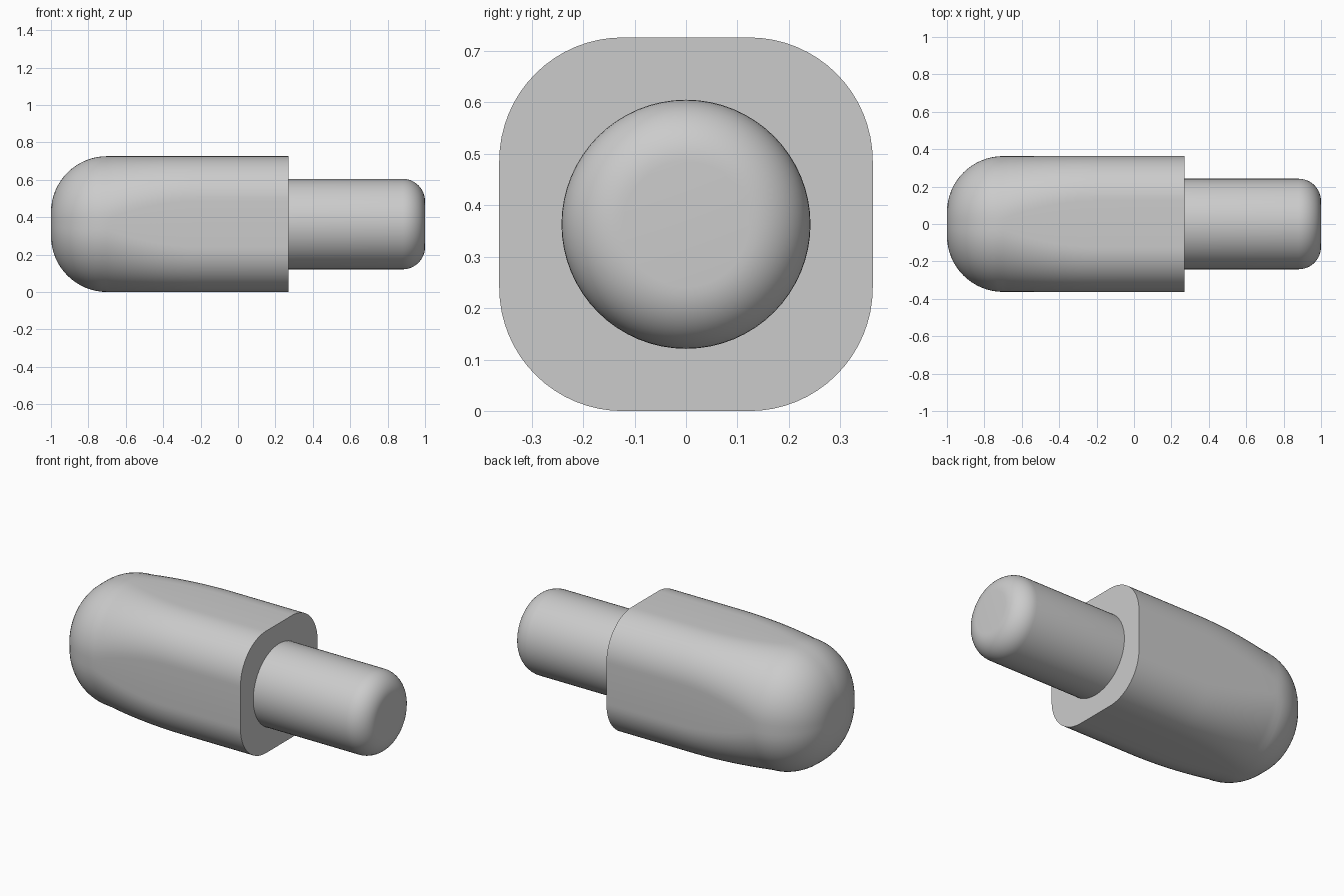
import bpy, bmesh
from math import sin, cos, pi, radians

cube = bpy.data.objects.get("Cube")
if cube:
    bpy.data.objects.remove(cube)

HALF = 0.363       # half width of the body, also the axis height
SHOULDER = 0.27    # where the body meets the pin

grey = bpy.data.materials.new("plain grey")
grey.use_nodes = True
grey.diffuse_color = (0.6, 0.6, 0.6, 1)
grey.node_tree.nodes["Principled BSDF"].inputs["Base Color"].default_value = (0.6, 0.6, 0.6, 1)


def section(x, half, radius, steps=16):
    """Rounded square across the x axis."""
    flat = half - radius
    points = []
    for corner in range(4):
        for i in range(steps + 1):
            a = (corner + i / steps) * pi / 2
            sy = 1 if corner in (0, 3) else -1
            sz = 1 if corner < 2 else -1
            points.append((x, sy * flat + radius * cos(a), HALF + sz * flat + radius * sin(a)))
    return points


def loft(name, sections):
    """Skin a row of sections and cap both ends."""
    bm = bmesh.new()
    rings = [[bm.verts.new(p) for p in s] for s in sections]
    n = len(rings[0])
    for a, b in zip(rings, rings[1:]):
        for i in range(n):
            j = (i + 1) % n
            bm.faces.new((a[i], a[j], b[j], b[i]))
    bm.faces.new(rings[0])
    bm.faces.new(rings[-1])
    bmesh.ops.remove_doubles(bm, verts=bm.verts, dist=1e-5)
    bmesh.ops.recalc_face_normals(bm, faces=bm.faces)
    mesh = bpy.data.meshes.new(name)
    bm.to_mesh(mesh)
    bm.free()
    mesh.materials.append(grey)
    obj = bpy.data.objects.new(name, mesh)
    bpy.context.collection.objects.link(obj)
    bpy.ops.object.select_all(action="DESELECT")
    obj.select_set(True)
    bpy.context.view_layer.objects.active = obj
    bpy.ops.object.shade_smooth_by_angle(angle=radians(35))


# Body: rounded square that softens towards its domed end
DOME = 0.3
start = DOME - 1
body = [section(SHOULDER, HALF, 0.24)]
for i in range(17):
    t = i / 16
    body.append(section(-0.2 + t * (start + 0.2), HALF, 0.24 + 0.095 * t * t))
for i in range(1, 17):
    a = i / 16 * pi / 2
    half = HALF - DOME + DOME * cos(a)
    body.append(section(start - DOME * sin(a), half, half * 0.335 / HALF))
loft("body", body)

# Pin: round rod with a rounded tip
PIN, FILLET = 0.242, 0.12
pin = [section(SHOULDER - 0.02, PIN, PIN)]
for i in range(13):
    a = i / 12 * pi / 2
    r = PIN - FILLET + FILLET * cos(a)
    pin.append(section(1 - FILLET + FILLET * sin(a), r, r))
loft("pin", pin)
